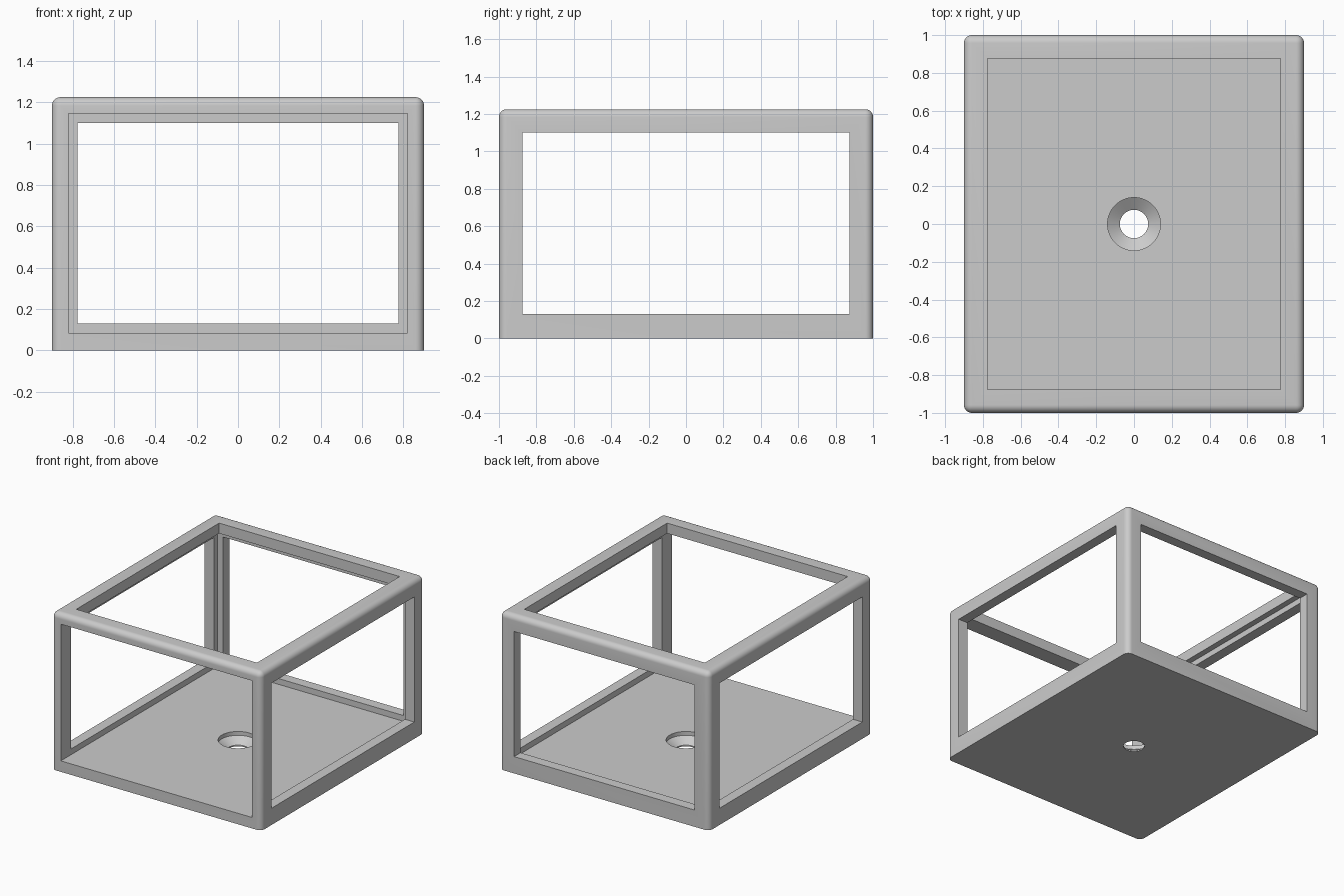
import bpy, bmesh, math

if "Cube" in bpy.data.objects:
    bpy.data.objects.remove(bpy.data.objects["Cube"])

W, D, H = 0.9, 1.0, 1.225      # half width, half depth, height
WALL, FRAME = 0.08, 0.125      # wall thickness, window border width


def new_object(name, bm):
    mesh = bpy.data.meshes.new(name)
    bmesh.ops.recalc_face_normals(bm, faces=bm.faces)
    bm.to_mesh(mesh)
    bm.free()
    obj = bpy.data.objects.new(name, mesh)
    bpy.context.collection.objects.link(obj)
    return obj


def box_bm(lo, hi):
    bm = bmesh.new()
    bmesh.ops.create_cube(bm, size=1)
    for v in bm.verts:
        for i in range(3):
            v.co[i] = hi[i] if v.co[i] > 0 else lo[i]
    return bm


def lathe_bm(profile, n=64):
    bm = bmesh.new()
    rings = [[bm.verts.new((r * math.cos(2 * math.pi * i / n),
                            r * math.sin(2 * math.pi * i / n), z))
              for i in range(n)] for r, z in profile]
    for a, b in zip(rings, rings[1:]):
        for i in range(n):
            j = (i + 1) % n
            bm.faces.new((a[i], a[j], b[j], b[i]))
    bm.faces.new(rings[0][::-1])
    bm.faces.new(rings[-1])
    return bm


# Outer block, rounded on every edge except the bottom ones
bm = box_bm((-W, -D, 0), (W, D, H))
edges = [e for e in bm.edges if max(v.co.z for v in e.verts) > 0.1]
bmesh.ops.bevel(bm, geom=edges, offset=0.042, segments=8, profile=0.5, affect='EDGES')
case = new_object("open_frame_case", bm)

# Cutters: front-open cavity, side, back and top windows, countersunk hole
wx, wy, z0, z1 = W - FRAME, D - FRAME, 0.13, 1.1
cutters = [
    new_object("cavity_cutter", box_bm((-W + WALL, -1.2, 0.085), (W - WALL, D - WALL, 1.145))),
    new_object("side_window_cutter", box_bm((-1.2, -wy, z0), (1.2, wy, z1))),
    new_object("back_window_cutter", box_bm((-wx, 0.5, z0), (wx, 1.2, z1))),
    new_object("top_window_cutter", box_bm((-wx, -wy, 1.0), (wx, wy, 1.5))),
    new_object("screw_hole_cutter", lathe_bm([(0.075, -0.05), (0.075, 0.01),
                                              (0.14, 0.055), (0.14, 0.12)])),
]
for c in cutters:
    c.hide_render = True
    m = case.modifiers.new(c.name, 'BOOLEAN')
    m.operation, m.solver, m.object = 'DIFFERENCE', 'EXACT', c

# Apply the cuts and remove the cutters
bpy.context.view_layer.update()
result = bpy.data.meshes.new_from_object(
    case.evaluated_get(bpy.context.evaluated_depsgraph_get()))
case.modifiers.clear()
case.data = result
for c in cutters:
    bpy.data.objects.remove(c)

# Single grey material
grey = bpy.data.materials.new("light_grey")
grey.diffuse_color = (0.6, 0.6, 0.6, 1)
grey.use_nodes = True
grey.node_tree.nodes["Principled BSDF"].inputs["Base Color"].default_value = grey.diffuse_color
case.data.materials.clear()
case.data.materials.append(grey)

# Smooth rounded edges, crisp corners
bpy.ops.object.select_all(action='DESELECT')
case.select_set(True)
bpy.context.view_layer.objects.active = case
bpy.ops.object.shade_smooth_by_angle(angle=math.radians(30))
